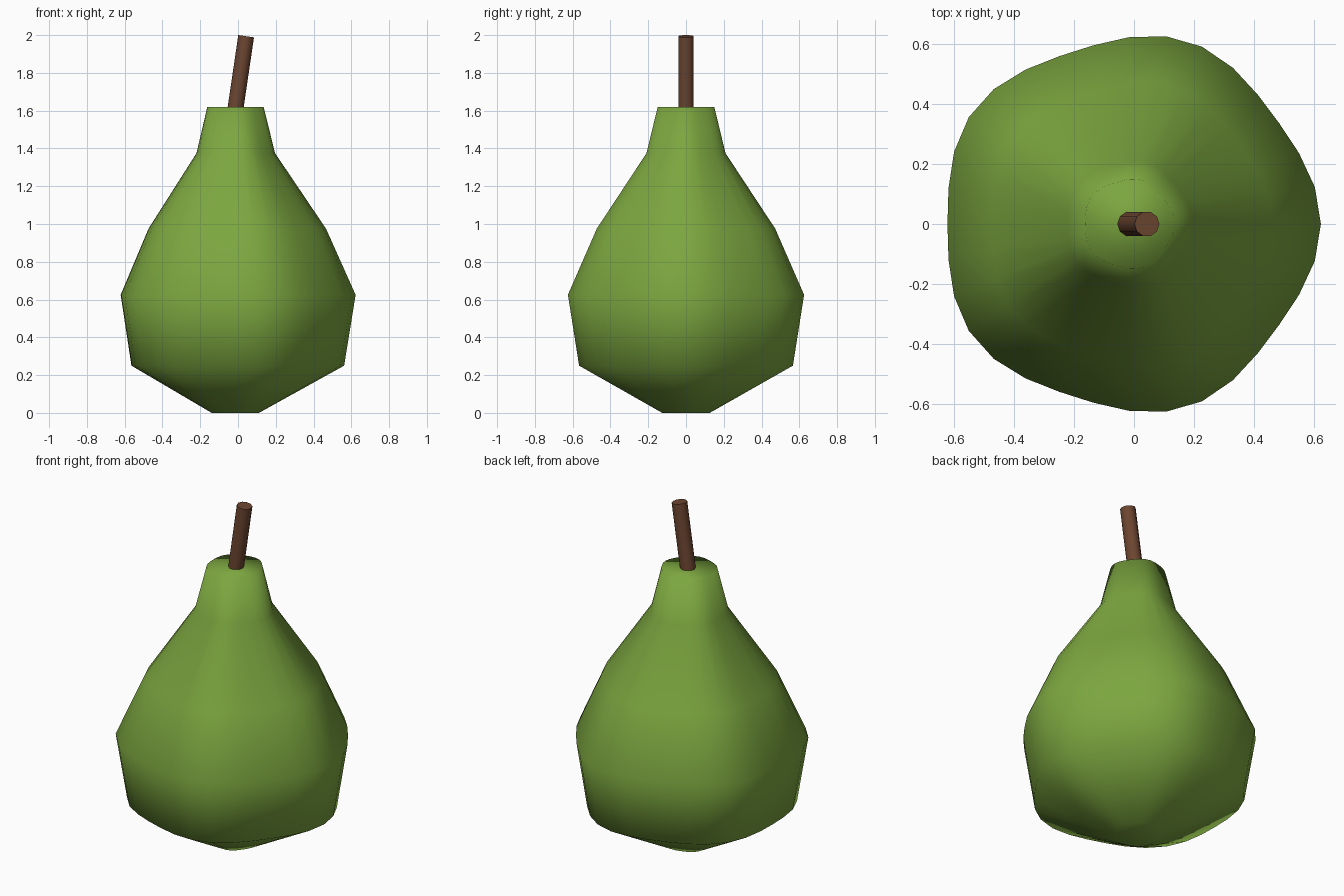
import bpy, bmesh
from math import cos, sin, pi
from mathutils import Vector

if "Cube" in bpy.data.objects:
    bpy.data.objects.remove(bpy.data.objects["Cube"])

SIDES = 32
CENTRE_X = -0.018


def material(name, colour):
    mat = bpy.data.materials.new(name)
    mat.diffuse_color = (*colour, 1)
    mat.use_nodes = True
    mat.node_tree.nodes["Principled BSDF"].inputs["Base Color"].default_value = mat.diffuse_color
    return mat


def loft(name, rings, mat, cap_smooth):
    """Skin a list of closed point rings and cap both ends."""
    bm = bmesh.new()
    loops = [[bm.verts.new(p) for p in ring] for ring in rings]
    n = len(loops[0])
    for a, b in zip(loops, loops[1:]):
        for i in range(n):
            j = (i + 1) % n
            bm.faces.new((a[i], a[j], b[j], b[i])).smooth = True
    for cap in (loops[0][::-1], loops[-1]):
        bm.faces.new(cap).smooth = cap_smooth
    if not cap_smooth:
        for e in bm.edges:
            e.smooth = all(len(f.verts) == 4 for f in e.link_faces)
    mesh = bpy.data.meshes.new(name)
    bm.to_mesh(mesh)
    bm.free()
    mesh.materials.append(mat)
    obj = bpy.data.objects.new(name, mesh)
    bpy.context.collection.objects.link(obj)
    return obj


# Fruit body: softly five-lobed rings following a pear profile (radius, height)
profile = [(0.125, 0.0), (0.563, 0.25), (0.622, 0.625), (0.47, 0.975),
           (0.208, 1.375), (0.149, 1.62)]


def lobed_ring(radius, z):
    ring = []
    for i in range(SIDES):
        a = 2 * pi * i / SIDES
        r = radius * (1 + 0.03 * cos(5 * a))
        ring.append((CENTRE_X + r * cos(a), r * sin(a), z))
    return ring


loft("pear_body", [lobed_ring(r, z) for r, z in profile],
     material("green_skin", (0.20, 0.38, 0.05)), True)

# Stem: thin cylinder leaning to the right
base, tip = Vector((-0.018, 0, 1.58)), Vector((0.043, 0, 1.994))
axis = (tip - base).normalized()
side = Vector((0, 1, 0))
across = side.cross(axis)
stem_rings = [[c + 0.042 * (across * cos(2 * pi * i / 10) + side * sin(2 * pi * i / 10))
               for i in range(10)] for c in (base, tip)]
stem_rings = [[c + 0.042 * (across * cos(a) + side * sin(a))
               for a in (2 * pi * i / 10 for i in range(10))] for c in (base, tip)]
loft("stem", stem_rings, material("brown_stem", (0.15, 0.06, 0.03)), False)
